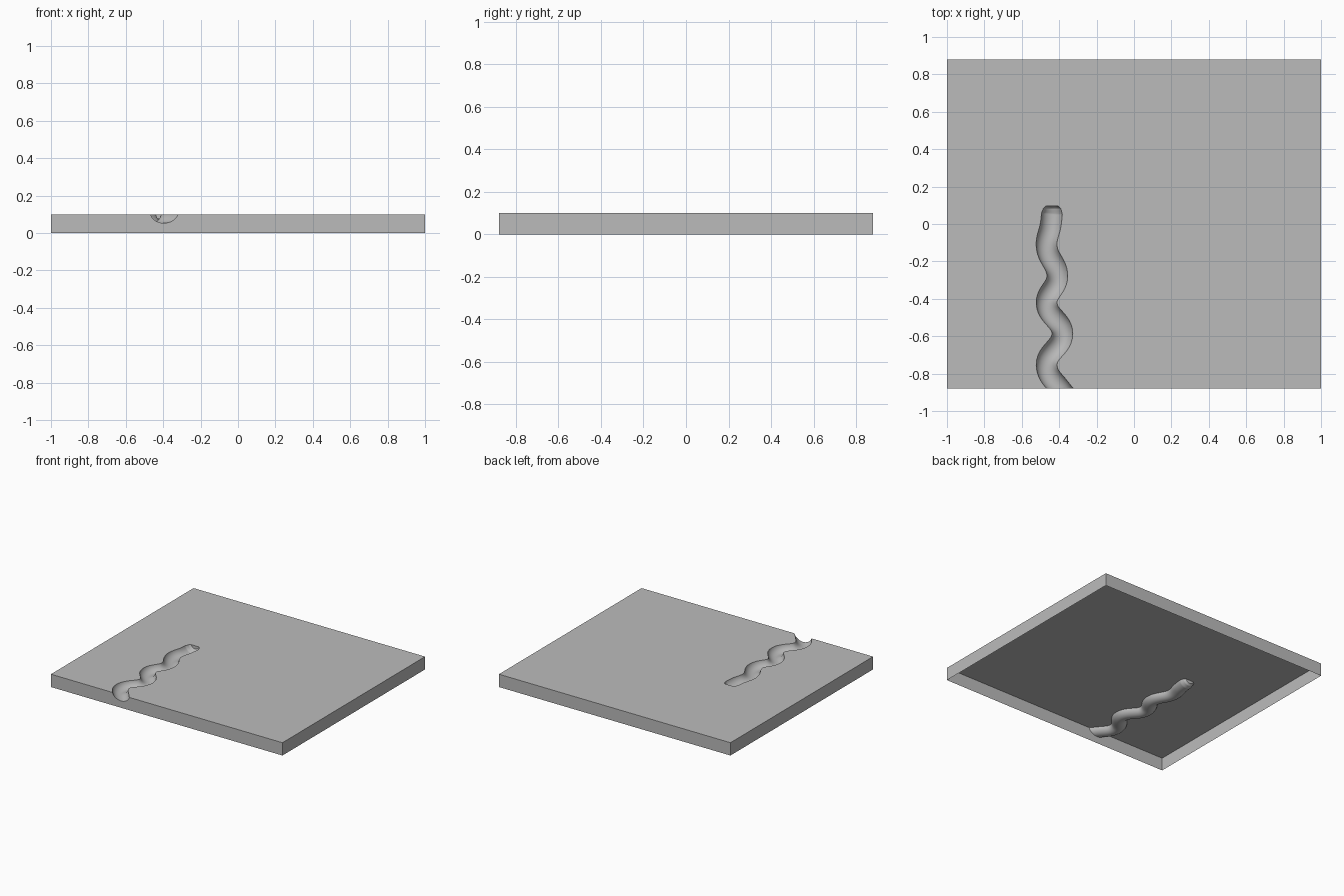
import bpy, bmesh

cube = bpy.data.objects.get("Cube")
if cube:
    bpy.data.objects.remove(cube, do_unlink=True)

HALF_X, HALF_Y, HEIGHT = 1.0, 0.88, 0.1
RADIUS, AXIS_Z = 0.057, 0.11

grey = bpy.data.materials.new("plain grey")
grey.use_nodes = True
colour = (0.5, 0.5, 0.5, 1)
grey.diffuse_color = colour
grey.node_tree.nodes["Principled BSDF"].inputs["Base Color"].default_value = colour


def add_object(name, data):
    obj = bpy.data.objects.new(name, data)
    bpy.context.collection.objects.link(obj)
    return obj


def baked_mesh(obj):
    bpy.context.view_layer.update()
    graph = bpy.context.evaluated_depsgraph_get()
    return bpy.data.meshes.new_from_object(obj.evaluated_get(graph))


# Winding groove path: x, y, relative radius, swinging wider toward the front
path = [(-0.438, 0.095, 0.62), (-0.438, 0.083, 0.85), (-0.439, 0.055, 1), (-0.445, 0, 1),
        (-0.467, -0.12, 1), (-0.41, -0.28, 1), (-0.467, -0.425, 1),
        (-0.383, -0.585, 1), (-0.467, -0.755, 1), (-0.395, -0.88, 1),
        (-0.31, -0.97, 1)]
curve = bpy.data.curves.new("groove_path", "CURVE")
curve.dimensions = "3D"
curve.bevel_depth = RADIUS
curve.bevel_resolution = 10
curve.resolution_u = 12
curve.use_fill_caps = True
spline = curve.splines.new("BEZIER")
spline.bezier_points.add(len(path) - 1)
for point, (x, y, r) in zip(spline.bezier_points, path):
    point.co = (x, y, AXIS_Z)
    point.radius = r
    point.handle_left_type = point.handle_right_type = "AUTO"
path_obj = add_object("groove_path", curve)

# Closed tube used as the cutter
cutter = add_object("groove_cutter", baked_mesh(path_obj))
bpy.data.objects.remove(path_obj, do_unlink=True)
cutter.hide_render = True
bm = bmesh.new()
bm.from_mesh(cutter.data)
bmesh.ops.remove_doubles(bm, verts=bm.verts, dist=1e-5)
bmesh.ops.recalc_face_normals(bm, faces=bm.faces)
bm.to_mesh(cutter.data)
bm.free()

# Solid slab
slab = add_object("grooved_slab", bpy.data.meshes.new("grooved_slab"))
bm = bmesh.new()
bmesh.ops.create_cube(bm, size=2)
for v in bm.verts:
    v.co = (v.co.x * HALF_X, v.co.y * HALF_Y, (v.co.z + 1) / 2 * HEIGHT)
bm.to_mesh(slab.data)
bm.free()

# Carve the groove
cut = slab.modifiers.new("groove", "BOOLEAN")
cut.operation = "DIFFERENCE"
cut.solver = "EXACT"
cut.object = cutter
carved = baked_mesh(slab)
slab.modifiers.clear()
slab.data = carved
bpy.data.objects.remove(cutter, do_unlink=True)

# Leave the underside open, like a thin moulded shell
bm = bmesh.new()
bm.from_mesh(carved)
base = [f for f in bm.faces if all(v.co.z < 1e-4 for v in f.verts)]
bmesh.ops.delete(bm, geom=base, context="FACES")
bm.to_mesh(carved)
bm.free()
carved.materials.clear()
carved.materials.append(grey)
for face in carved.polygons:
    face.material_index = 0

bpy.ops.object.select_all(action="DESELECT")
slab.select_set(True)
bpy.context.view_layer.objects.active = slab
bpy.ops.object.shade_smooth_by_angle(angle=0.6)
